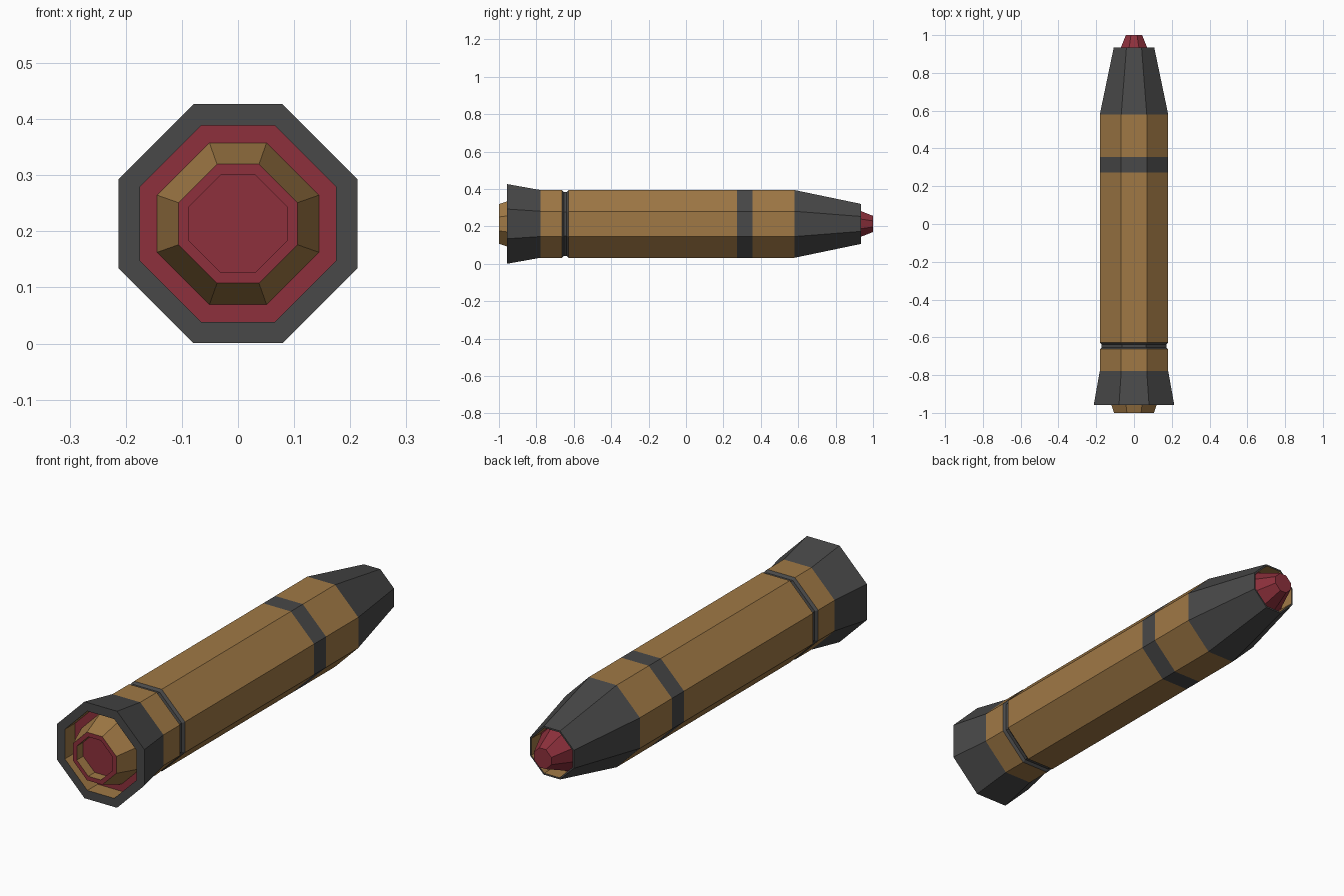
import bpy

cube = bpy.data.objects.get("Cube")
if cube:
    bpy.data.objects.remove(cube, do_unlink=True)

AXIS_Z = 0.2135


def make_material(name, rgb):
    mat = bpy.data.materials.new(name)
    mat.use_nodes = True
    color = (*rgb, 1.0)
    mat.diffuse_color = color
    mat.node_tree.nodes["Principled BSDF"].inputs["Base Color"].default_value = color
    return mat


GOLD = make_material("brass_gold", (0.35, 0.19, 0.06))
DARK = make_material("dark_grey", (0.065, 0.065, 0.065))
RED = make_material("deep_red", (0.27, 0.03, 0.045))


def octagon(y, r, corner):
    """Eight-sided ring around the y axis; r is the distance to the flats."""
    c = r * corner
    flat = [(r, -c), (r, c), (c, r), (-c, r), (-r, c), (-r, -c), (-c, -r), (c, -r)]
    return [(x, y, z + AXIS_Z) for x, z in flat]


def shell(name, profile, colors, corner=0.373, start_cap=None, end_cap=None):
    """Sweep (y, r) points around the axis, with one colour per segment."""
    mats = [GOLD, DARK, RED]
    verts, faces, slots = [], [], []
    for y, r in profile:
        verts += octagon(y, r, corner)
    for s, color in enumerate(colors):
        a, b = s * 8, s * 8 + 8
        for i in range(8):
            j = (i + 1) % 8
            faces.append((a + i, b + i, b + j, a + j))
            slots.append(mats.index(color))
    if start_cap:
        faces.append(tuple(range(8)))
        slots.append(mats.index(start_cap))
    if end_cap:
        faces.append(tuple(reversed(range(len(verts) - 8, len(verts)))))
        slots.append(mats.index(end_cap))
    mesh = bpy.data.meshes.new(name)
    mesh.from_pydata(verts, [], faces)
    for mat in mats:
        mesh.materials.append(mat)
    for poly, slot in zip(mesh.polygons, slots):
        poly.material_index = slot
    obj = bpy.data.objects.new(name, mesh)
    bpy.context.collection.objects.link(obj)
    return obj


BODY = 0.181

# Flared front collar with its recessed floor
shell("front_collar",
      [(-0.885, 0.12), (-0.885, 0.175), (-0.957, 0.175), (-0.957, 0.213), (-0.778, BODY)],
      [RED, GOLD, DARK, DARK], start_cap=RED)

# Hollow nozzle inside the collar
shell("front_nozzle",
      [(-0.955, 0.087), (-1.0, 0.087), (-1.0, 0.106), (-0.885, 0.144)],
      [GOLD, RED, GOLD], corner=0.353, start_cap=RED)

# Straight casing sections, groove and painted band
shell("front_casing", [(-0.778, BODY), (-0.663, BODY)], [GOLD])
shell("casing_groove",
      [(-0.663, BODY), (-0.653, 0.171), (-0.638, 0.171), (-0.628, BODY)], [DARK] * 3)
shell("main_casing",
      [(-0.628, BODY), (0.272, BODY), (0.356, BODY), (0.58, BODY)], [GOLD, DARK, GOLD])

# Tapered nose with a recessed mouth
shell("tapered_nose",
      [(0.58, BODY), (0.935, 0.107), (0.935, 0.1), (0.872, 0.098)],
      [DARK, DARK, GOLD], end_cap=RED)

# Red tip seated in the nose
shell("nose_tip", [(0.872, 0.094), (1.0, 0.043)], [RED], end_cap=RED)
